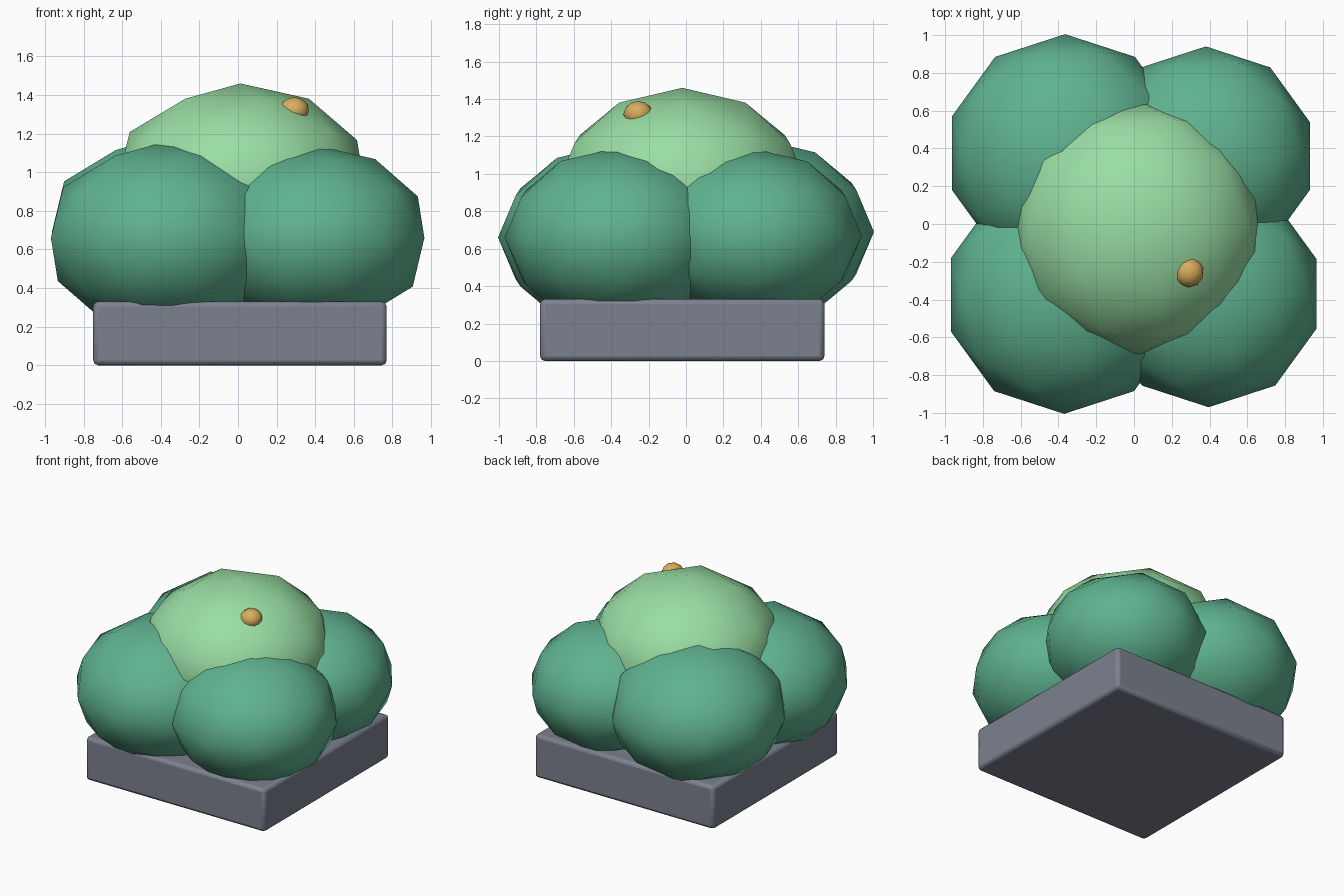
import bpy

# Remove the default cube
cube = bpy.data.objects.get("Cube")
if cube:
    bpy.data.objects.remove(cube, do_unlink=True)


def make_material(name, rgb):
    mat = bpy.data.materials.new(name)
    mat.use_nodes = True
    color = (*rgb, 1.0)
    mat.diffuse_color = color
    mat.node_tree.nodes["Principled BSDF"].inputs["Base Color"].default_value = color
    return mat


leaf_green = make_material("leaf green", (0.115, 0.45, 0.28))
light_green = make_material("light green", (0.32, 0.73, 0.37))
stone_grey = make_material("stone grey", (0.2, 0.22, 0.27))
amber = make_material("amber", (0.70, 0.42, 0.11))


def add_blob(name, location, radius, height, mat):
    """Smooth-shaded low-poly ball, squashed to the given half height."""
    bpy.ops.mesh.primitive_ico_sphere_add(subdivisions=2, radius=1, location=location)
    obj = bpy.context.object
    obj.name = name
    obj.scale = (radius, radius, height)
    obj.data.materials.append(mat)
    bpy.ops.object.shade_smooth()
    return obj


# Square base slab with softened edges
bpy.ops.mesh.primitive_cube_add(size=1, location=(0.01, -0.02, 0.165))
base = bpy.context.object
base.name = "base_slab"
base.dimensions = (1.52, 1.52, 0.33)
bpy.ops.object.transform_apply(location=False, rotation=False, scale=True)
base.data.materials.append(stone_grey)
bevel = base.modifiers.new("soft_edges", "BEVEL")
bevel.width = 0.025
bevel.segments = 2
bpy.ops.object.shade_smooth_by_angle()

# Four leafy lobes around the centre
lobes = {
    "front_right_lobe": ((-0.37, -0.375, 0.66), 0.63, 0.50),
    "front_left_lobe": ((0.395, -0.37, 0.66), 0.60, 0.48),
    "back_right_lobe": ((-0.365, 0.375, 0.69), 0.63, 0.50),
    "back_left_lobe": ((0.38, 0.36, 0.67), 0.58, 0.465),
}
for name, (location, radius, height) in lobes.items():
    add_blob(name, location, radius, height, leaf_green)

# Pale crown on top, with one small berry set into it
add_blob("crown", (0.013, -0.02, 0.93), 0.675, 0.53, light_green)
add_blob("berry", (0.29, -0.255, 1.32), 0.08, 0.07, amber)
